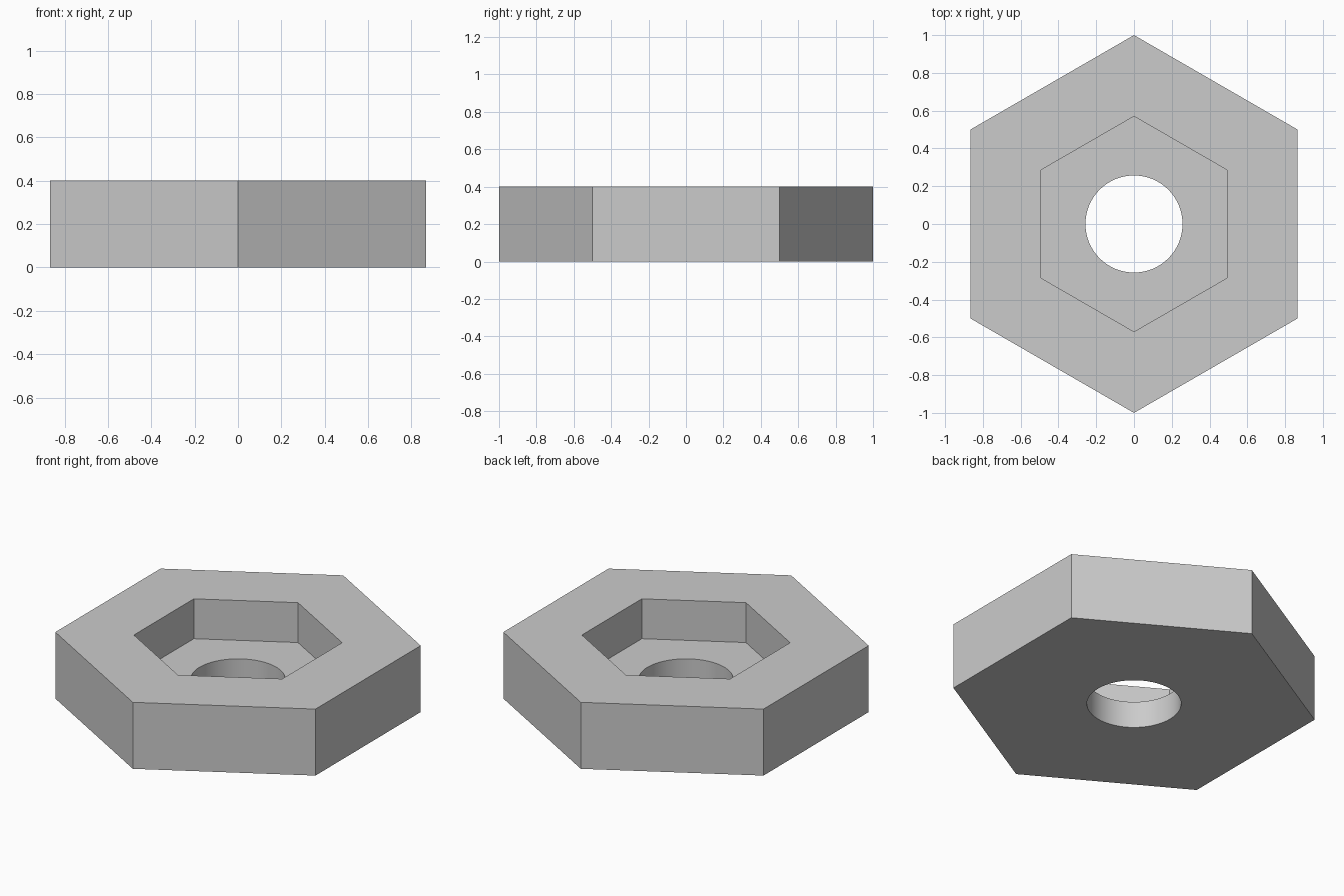
import bpy

cube = bpy.data.objects.get("Cube")
if cube:
    bpy.data.objects.remove(cube, do_unlink=True)

HEIGHT = 0.4
FLOOR = 0.16

grey = bpy.data.materials.new("plain grey")
grey.use_nodes = True
colour = (0.6, 0.6, 0.6, 1)
grey.diffuse_color = colour
grey.node_tree.nodes["Principled BSDF"].inputs["Base Color"].default_value = colour


def prism(name, sides, radius, bottom, top):
    """Upright prism with a corner pointing to the back."""
    bpy.ops.mesh.primitive_cylinder_add(
        vertices=sides, radius=radius, depth=top - bottom,
        location=(0, 0, (bottom + top) / 2))
    obj = bpy.context.object
    obj.name = name
    obj.data.materials.append(grey)
    return obj


# Hexagonal body
body = prism("hex_body", 6, 1, 0, HEIGHT)

# Hexagonal pocket from above and round bore right through
cutters = [prism("pocket_cutter", 6, 0.57, FLOOR, HEIGHT + 0.2),
           prism("bore_cutter", 64, 0.257, -0.2, HEIGHT + 0.3)]

bpy.ops.object.select_all(action="DESELECT")
body.select_set(True)
bpy.context.view_layer.objects.active = body
for cutter in cutters:
    cutter.hide_render = True
    cut = body.modifiers.new(cutter.name, "BOOLEAN")
    cut.operation = "DIFFERENCE"
    cut.solver = "EXACT"
    cut.object = cutter
    bpy.ops.object.modifier_apply(modifier=cut.name)
    bpy.data.objects.remove(cutter, do_unlink=True)

# Round bore wall, crisp edges elsewhere
bpy.ops.object.shade_smooth_by_angle()
